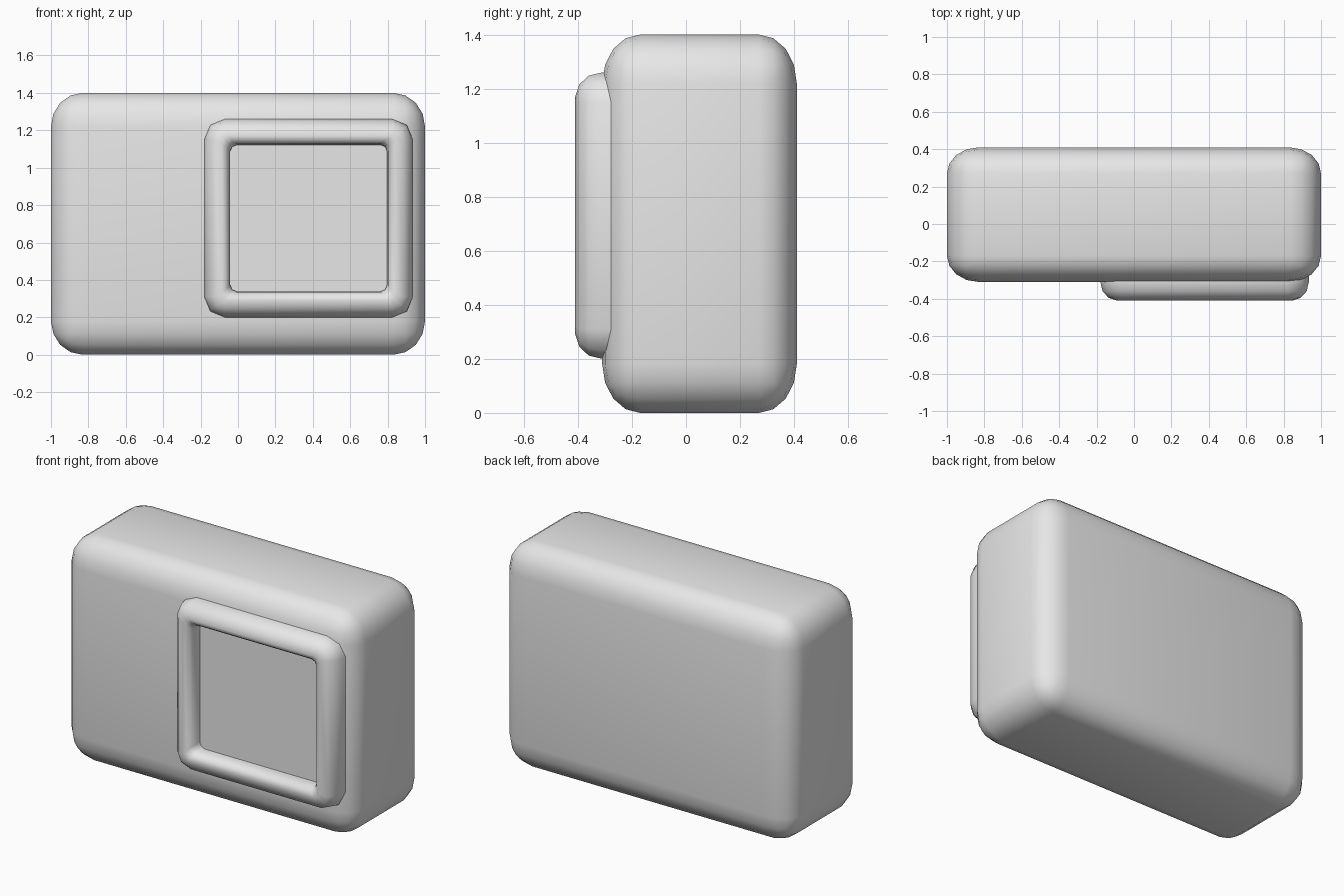
import bpy
import bmesh
from math import cos, sin, pi

cube = bpy.data.objects.get("Cube")
if cube:
    bpy.data.objects.remove(cube, do_unlink=True)

grey = bpy.data.materials.new("light grey")
grey.use_nodes = True
colour = (0.8, 0.8, 0.8, 1)
grey.diffuse_color = colour
grey.node_tree.nodes["Principled BSDF"].inputs["Base Color"].default_value = colour


def finish(bm, name, smooth):
    """Turn a bmesh into a named object with the shared material."""
    bmesh.ops.recalc_face_normals(bm, faces=bm.faces)
    for face in bm.faces:
        face.smooth = smooth
    mesh = bpy.data.meshes.new(name)
    bm.to_mesh(mesh)
    bm.free()
    mesh.materials.append(grey)
    obj = bpy.data.objects.new(name, mesh)
    bpy.context.collection.objects.link(obj)
    return obj


def rounded_box(name, centre, half, radii, segments):
    """Box whose rounding has its own radius along each axis."""
    bm = bmesh.new()
    bmesh.ops.create_cube(bm, size=2)
    width = 0.5
    bmesh.ops.bevel(bm, geom=bm.edges[:], offset=width, segments=segments,
                    profile=0.5, affect='EDGES')
    for v in bm.verts:
        for i in range(3):
            sign = 1 if v.co[i] > 0 else -1
            t = (abs(v.co[i]) - (1 - width)) / width
            v.co[i] = centre[i] + sign * (half[i] - radii[i] * (1 - t))
    return finish(bm, name, True)


# Window frame outline on the front
LEFT, RIGHT, BOTTOM, TOP = -0.18, 0.935, 0.20, 1.26


def outline(bm, inset, y, radius, steps):
    """Ring of vertices around a rounded rectangle in the xz plane."""
    x0, x1 = LEFT + inset + radius, RIGHT - inset - radius
    z0, z1 = BOTTOM + inset + radius, TOP - inset - radius
    ring = []
    for k, (cx, cz) in enumerate([(x1, z1), (x0, z1), (x0, z0), (x1, z0)]):
        for s in range(steps + 1):
            a = (k + s / steps) * pi / 2
            ring.append(bm.verts.new((cx + radius * cos(a), y, cz + radius * sin(a))))
    return ring


# Body
rounded_box("body", (0, 0.05, 0.7), (1, 0.36, 0.7), (0.17, 0.14, 0.18), 4)

# Raised frame: a rounded section swept around the outline
bm = bmesh.new()
section = [(0, -0.22), (0, -0.31), (0.012, -0.36), (0.045, -0.395), (0.09, -0.41),
           (0.115, -0.4), (0.132, -0.375), (0.138, -0.34), (0.138, -0.29)]
rings = [outline(bm, inset, y, max(0.035, 0.11 - inset), 2) for inset, y in section]
for a, b in zip(rings, rings[1:]):
    for i in range(len(a)):
        j = (i + 1) % len(a)
        bm.faces.new((a[i], a[j], b[j], b[i]))
finish(bm, "window_frame", True)

# Flat window panel set inside the frame
bm = bmesh.new()
front = outline(bm, 0.134, -0.315, 0.035, 3)
bm.faces.new(front)
panel = finish(bm, "window_panel", False)
if panel.data.polygons[0].normal.y > 0:
    panel.data.flip_normals()
